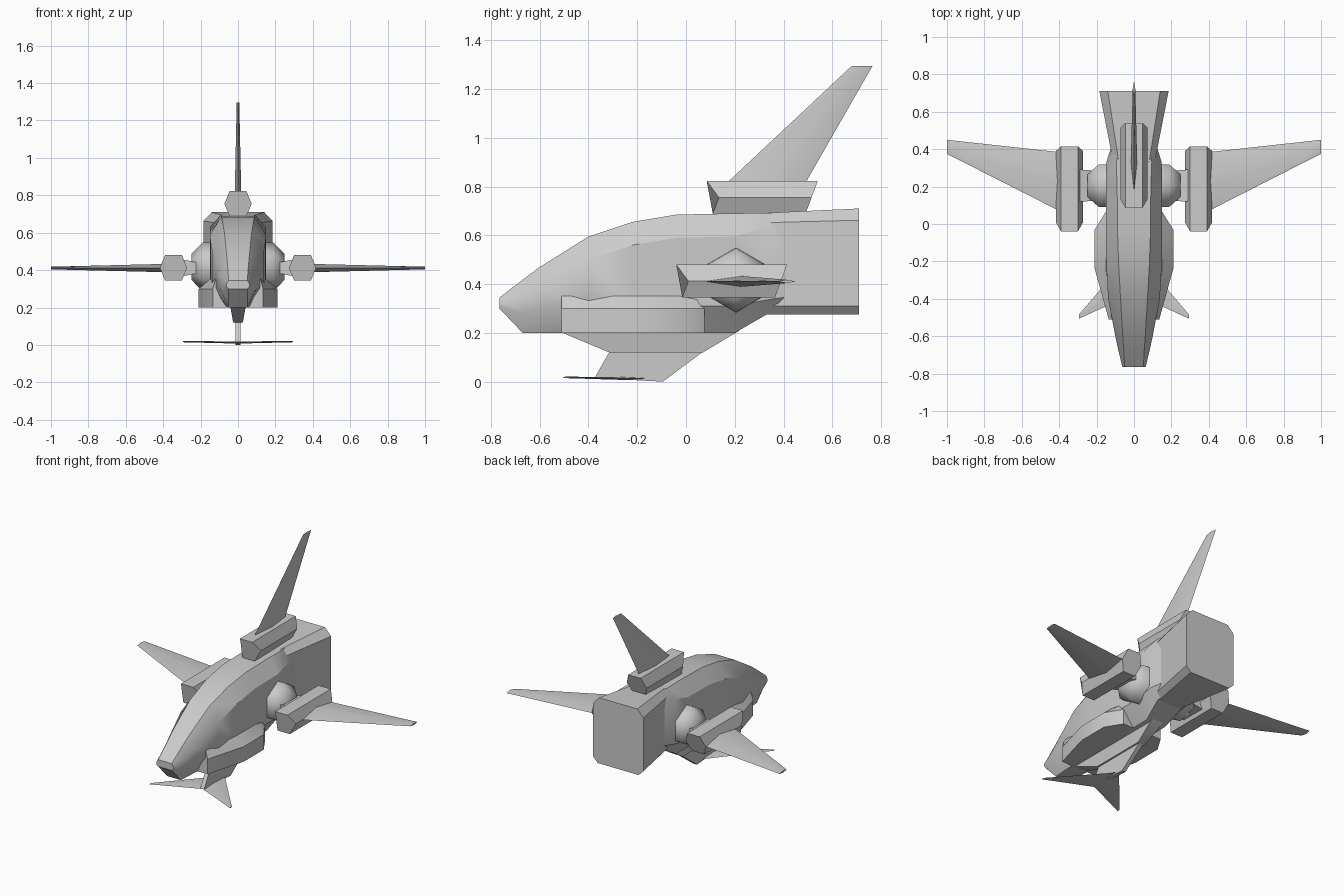
import bpy, bmesh, math

if "Cube" in bpy.data.objects:
    bpy.data.objects.remove(bpy.data.objects["Cube"])


def loft(name, rings, mirror=False, angle=32):
    """Skin a list of equal-length rings and cap both ends."""
    bm = bmesh.new()
    vs = [[bm.verts.new(p) for p in r] for r in rings]
    n = len(vs[0])
    for a, b in zip(vs, vs[1:]):
        for i in range(n):
            j = (i + 1) % n
            bm.faces.new((a[i], a[j], b[j], b[i]))
    bm.faces.new(vs[0])
    bm.faces.new(vs[-1])
    bmesh.ops.recalc_face_normals(bm, faces=bm.faces)
    me = bpy.data.meshes.new(name)
    bm.to_mesh(me)
    bm.free()
    ob = bpy.data.objects.new(name, me)
    bpy.context.collection.objects.link(ob)
    bpy.ops.object.select_all(action='DESELECT')
    ob.select_set(True)
    bpy.context.view_layer.objects.active = ob
    bpy.ops.object.shade_smooth_by_angle(angle=math.radians(angle))
    if mirror:
        ob.modifiers.new("Mirror", 'MIRROR')
    return ob


def hull_ring(y, w, top, bottom, a, c, e, d):
    """Eight-sided section: half width w, top flat a, bottom flat e, corner drops c and d."""
    half = [(a, top), (w, top - c), (w, bottom + d), (e, bottom)]
    return [(x, y, z) for x, z in half] + [(-x, y, z) for x, z in reversed(half)]


def engine(name, x, y, z, mirror=False):
    """Hexagonal tube whose ends are slanted: top longest, front kinked inward."""
    prof = [(-.045, .068, -.16, .295), (.045, .068, -.16, .295), (.073, 0, -.11, .27),
            (.045, -.067, -.135, .245), (-.045, -.067, -.135, .245), (-.073, 0, -.11, .27)]
    return loft(name, [[(x + p[0], y + p[k], z + p[1]) for p in prof] for k in (2, 3)], mirror)


def blade(name, root, tip, place, mirror=False):
    """Thin diamond-section blade; each end is (span, leading y, trailing y, half thickness)."""
    rings = []
    for s, le, te, t in (root, tip):
        mid = (le + te) / 2
        rings.append([place(s, y, h) for y, h in ((le, 0), (mid, t), (te, 0), (mid, -t))])
    return loft(name, rings, mirror)


# Main hull: slanted nose, arched back, chamfered belly
loft("fuselage", [hull_ring(*r) for r in (
    (-.765, .062, .345, .300, .050, .020, .050, .010),
    (-.670, .085, .418, .200, .055, .065, .050, .085),
    (-.600, .100, .470, .200, .060, .080, .055, .100),
    (-.400, .138, .595, .200, .072, .095, .065, .110),
    (-.220, .148, .655, .200, .082, .095, .070, .110),
    (-.040, .150, .685, .200, .088, .095, .070, .110),
    (.200, .150, .690, .200, .090, .095, .070, .110),
    (.330, .148, .692, .275, .095, .060, .090, .060),
    (.500, .095, .690, .300, .060, .160, .060, .060))])

# Flared rear box
loft("tail_box", [hull_ring(*r) for r in (
    (.325, .110, .692, .275, .080, .040, .080, .035),
    (.710, .185, .710, .275, .140, .048, .150, .035))])

# Lower side fairings
loft("side_fairing", [
    [(.04, y, .2), (w, y, .2), (w, y, .30), (w - k, y, .352), (.04, y, .352)]
    for y, w, k in ((-.51, .135, .015), (-.24, .21, .06), (-.03, .21, .06), (.075, .145, .02))],
    mirror=True)

# Faceted hubs and the spokes that carry the side engines
loft("wing_hub", [
    [(x, .205 + r * math.sin(i * math.pi / 3), .417 + r * math.cos(i * math.pi / 3))
     for i in range(6)]
    for x, r in ((.10, .135), (.19, .130), (.248, .07))], mirror=True, angle=60)
loft("engine_spoke", [
    [(x, .205 - a, .412 - h), (x, .205 + a, .412 - h),
     (x, .205 + a, .412 + h), (x, .205 - a, .412 + h)]
    for x, a, h in ((.20, .08, .025), (.32, .088, .05))], mirror=True)

# Engines
engine("side_engine", .345, .12, .412, mirror=True)
engine("top_engine", 0, .245, .755)

# Wings and tail fin
blade("wing", (.36, .05, .38, .023), (1.0, .375, .45, .007),
      lambda s, y, h: (s, y, .411 + h), mirror=True)
blade("tail_fin", (.78, .13, .47, .018), (1.295, .68, .765, .007),
      lambda s, y, h: (h, y, s))

# Keel and lower fin
def slab(half, front, back, zf, zb):
    return [(-half, front, zf), (half, front, zf), (half, back, zb), (-half, back, zb)]

loft("keel", [slab(.042, -.53, .22, .21, .21), slab(.026, -.315, .07, .12, .12)])
loft("lower_fin", [slab(.015, -.31, .08, .13, .13), slab(.013, -.375, -.095, .015, .0)])

# Forward-swept winglets under the fin
blade("winglet", (0, -.37, -.14, .006), (.295, -.507, -.485, .003),
      lambda s, y, h: (s, y, .013 + s * .015 + h), mirror=True)
